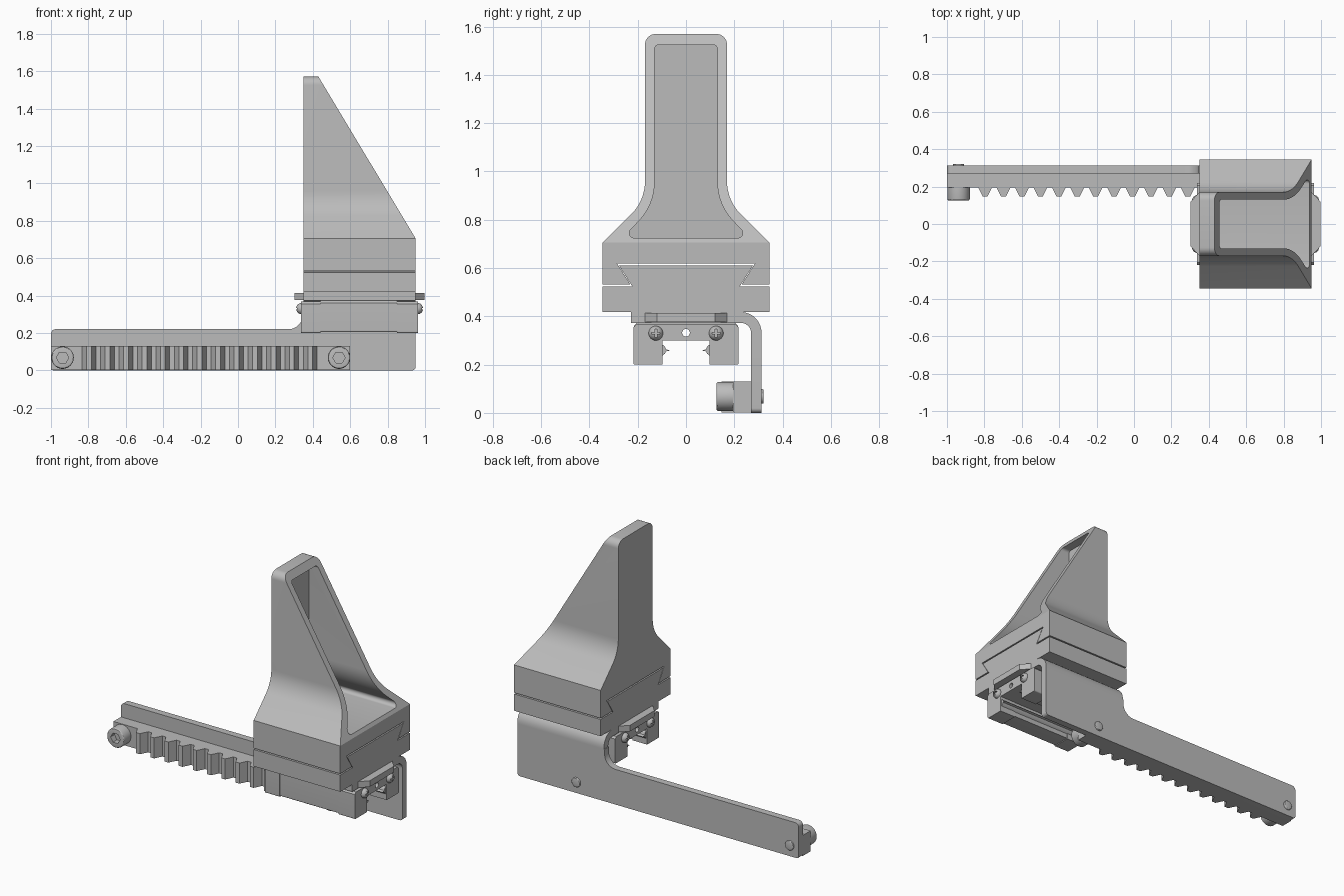
import bpy, bmesh, math
from mathutils import Vector, Matrix

cube = bpy.data.objects.get("Cube")
if cube:
    bpy.data.objects.remove(cube)

grey = bpy.data.materials.new("plain grey")
grey.use_nodes = True
grey.diffuse_color = (0.5, 0.5, 0.5, 1)
grey.node_tree.nodes["Principled BSDF"].inputs["Base Color"].default_value = (0.5, 0.5, 0.5, 1)
parts = []


def outline(pts):
    """Corner list (a, b[, radius]) turned into a polygon with filleted corners."""
    out = []
    for i, p in enumerate(pts):
        c = Vector(p[:2])
        if len(p) < 3:
            out.append(c)
            continue
        u = (Vector(pts[i - 1][:2]) - c).normalized()
        v = (Vector(pts[(i + 1) % len(pts)][:2]) - c).normalized()
        half = u.angle(v) / 2
        mid = c + (u + v).normalized() * p[2] / math.sin(half)
        start = c + u * p[2] / math.tan(half) - mid
        turn = (c + v * p[2] / math.tan(half) - mid)
        sweep = math.atan2(start.x * turn.y - start.y * turn.x, start.dot(turn))
        for k in range(9):
            out.append(mid + Matrix.Rotation(sweep * k / 8, 2) @ start)
    return out


def mirrored(half):
    """Close a right-hand half outline by reflecting it."""
    return half + [(-p[0],) + tuple(p[1:]) for p in reversed(half)]


def add(name, bm):
    bmesh.ops.recalc_face_normals(bm, faces=bm.faces)
    mesh = bpy.data.meshes.new(name)
    bm.to_mesh(mesh)
    bm.free()
    mesh.materials.append(grey)
    ob = bpy.data.objects.new(name, mesh)
    bpy.context.collection.objects.link(ob)
    parts.append(ob)
    return ob


def prism(name, pts, axis, lo, hi, bevel_hi=0):
    """Extrude an outline along an axis: x uses (y,z), y uses (x,z), z uses (x,y)."""
    place = {"x": lambda a, b, t: (t, a, b), "y": lambda a, b, t: (a, t, b),
             "z": lambda a, b, t: (a, b, t)}[axis]
    bm = bmesh.new()
    pts = outline(pts)
    base = [bm.verts.new(place(p[0], p[1], lo)) for p in pts]
    top = [bm.verts.new(place(p[0], p[1], hi)) for p in pts]
    bm.faces.new(base)
    cap = bm.faces.new(top)
    for i in range(len(pts)):
        j = (i + 1) % len(pts)
        bm.faces.new((base[i], base[j], top[j], top[i]))
    if bevel_hi:
        bmesh.ops.recalc_face_normals(bm, faces=bm.faces)
        bmesh.ops.bevel(bm, geom=list(cap.edges), offset=bevel_hi, segments=3,
                        profile=0.5, affect='EDGES')
    return add(name, bm)


def rect(a0, a1, b0, b1):
    return [(a0, b0), (a1, b0), (a1, b1), (a0, b1)]


def ring(a, b, r, n=32):
    return [(a + r * math.cos(math.tau * k / n), b + r * math.sin(math.tau * k / n))
            for k in range(n)]


def cut(ob, *cutters):
    for c in cutters:
        c.hide_render = True
        m = ob.modifiers.new("cut", 'BOOLEAN')
        m.operation, m.solver, m.object = 'DIFFERENCE', 'EXACT', c
        bpy.context.view_layer.objects.active = ob
        bpy.ops.object.modifier_apply(modifier=m.name)
        parts.remove(c)
        bpy.data.objects.remove(c)


# Finger with dovetail slot, sloped front and hollow pocket
finger = prism("finger", mirrored([
    (0.285, 0.618), (0.23, 0.531), (0.345, 0.531), (0.345, 0.705),
    (0.17, 0.88, 0.19), (0.17, 1.57, 0.045)]), "x", 0.35, 0.95)
slope = prism("slope_cutter", [(0.43, 1.57), (0.95, 0.705), (1.2, 0.705), (1.2, 1.8),
                               (0.43, 1.8)], "y", -0.6, 0.6)
pocket = prism("pocket_cutter", mirrored([
    (0.262, 0.725, 0.02), (0.13, 0.863, 0.23), (0.13, 1.525, 0.018)]), "x", 0.40, 1.3)
cut(finger, slope, pocket)

# Dovetail base under the finger
prism("dovetail_base", mirrored([
    (0.345, 0.418), (0.345, 0.523), (0.222, 0.523), (0.277, 0.61)]), "x", 0.35, 0.95)

# Bracket: top flange with bend, tall plate and long arm
prism("bracket_flange", [(-0.227, 0.373), (0.27, 0.373, 0.043), (0.27, 0.325), (0.313, 0.325),
                         (0.313, 0.418, 0.086), (-0.227, 0.418)], "x", 0.35, 0.95)
prism("bracket_arm", [(-1, 0, 0.015), (0.95, 0, 0.02), (0.95, 0.325), (0.345, 0.325),
                      (0.345, 0.22, 0.075), (-1, 0.22, 0.025)], "y", 0.27, 0.313)

# Tabbed spacer plate above the carriage
prism("spacer_plate", [(0.35, -0.17), (0.95, -0.17), (0.997, -0.12), (0.997, 0.12),
                       (0.95, 0.17), (0.35, 0.17), (0.303, 0.12), (0.303, -0.12)],
      "z", 0.376, 0.414)


# Sliding carriage: middle block and two end caps, each a channel
def channel(name, lo, hi, wide, low, high, gap):
    return prism(name, mirrored([(gap, 0.30), (gap, low), (wide, low, 0.008),
                                 (wide, high - 0.012), (wide - 0.012, high)]), "x", lo, hi)


bores = []
pieces = [channel("carriage_block", 0.44, 0.85, 0.215, 0.205, 0.373, 0.1),
          channel("left_end_cap", 0.85, 0.962, 0.218, 0.2, 0.367, 0.098),
          channel("right_end_cap", 0.338, 0.44, 0.218, 0.2, 0.367, 0.098)]
for piece in pieces:
    cut(piece, prism("bore_cutter", ring(0, 0.332, 0.016, 16), "x", 0.2, 1.1))

# Rail wipers, end screws
for s, side in ((1, "left"), (-1, "right")):
    prism(side + "_wiper", [(s * 0.1, 0.235), (s * 0.088, 0.245), (s * 0.083, 0.255),
                            (s * 0.066, 0.258), (s * 0.083, 0.264), (s * 0.088, 0.276),
                            (s * 0.1, 0.285)], "x", 0.345, 0.955)
    for x, d in ((0.96, 1), (0.34, -1)):
        bm = bmesh.new()
        bmesh.ops.create_uvsphere(bm, u_segments=24, v_segments=16, radius=0.03)
        bmesh.ops.transform(bm, matrix=Matrix.Translation((x, s * 0.125, 0.33)), verts=bm.verts)
        screw = add("end_screw", bm)
        a, b = sorted((x + d * 0.017, x + d * 0.06))
        y, z, w, t = s * 0.125, 0.33, 0.018, 0.004
        cut(screw, prism("slot_cutter", [
            (y - w, z - t), (y - t, z - t), (y - t, z - w), (y + t, z - w), (y + t, z - t),
            (y + w, z - t), (y + w, z + t), (y + t, z + t), (y + t, z + w), (y - t, z + w),
            (y - t, z + t), (y - w, z + t)], "x", a, b))

# Toothed rack
teeth, pitch, first = 13, 0.0985, -0.845
profile = [(-1, 0.272), (-1, 0.195), (first, 0.195)]
for k in range(teeth):
    x = first + k * pitch
    profile += [(x + 0.012, 0.195), (x + 0.036, 0.147), (x + 0.062, 0.147), (x + 0.086, 0.195)]
profile += [(0.6, 0.195), (0.6, 0.272)]
prism("rack", profile, "z", 0.002, 0.131)

# Rack bolts: socket heads in front, round ends behind
for x in (-0.938, 0.54):
    head = prism("rack_bolt_head", ring(x, 0.068, 0.06, 40), "y", 0.197, 0.126, 0.008)
    cut(head, prism("socket_cutter", ring(x, 0.068, 0.033, 6), "y", 0.08, 0.165))
    prism("rack_bolt_end", ring(x, 0.068, 0.03, 24), "y", 0.3, 0.322, 0.006)

# Smooth curved surfaces, keep edges crisp
bpy.ops.object.select_all(action='DESELECT')
for ob in parts:
    ob.select_set(True)
bpy.context.view_layer.objects.active = parts[0]
bpy.ops.object.shade_smooth_by_angle(angle=math.radians(30))
